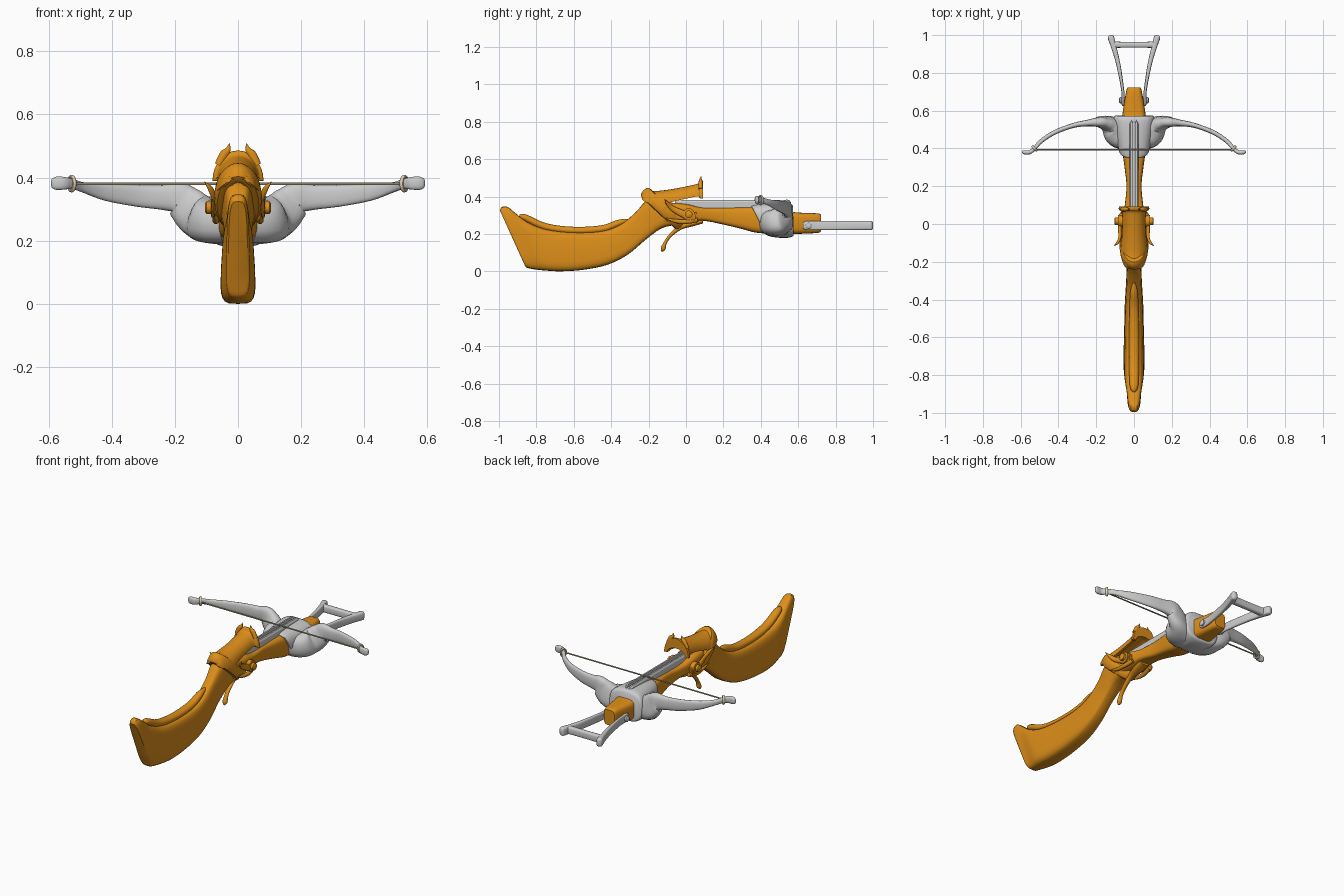
import bpy, bmesh, math
from mathutils import Vector as V

X, Z = V((1, 0, 0)), V((0, 0, 1))


def material(name, color):
    m = bpy.data.materials.new(name)
    m.diffuse_color = color
    return m


WOOD = material("orange_wood", (0.72, 0.27, 0.01, 1))
CORD = material("cord", (0.75, 0.65, 0.45, 1))
STRING = material("string", (0.4, 0.34, 0.2, 1))


def spline(rows, k):
    """Catmull-Rom through rows of numbers, k steps per span."""
    out = []
    for i in range(len(rows) - 1):
        a, b, c, d = (rows[max(i - 1, 0)], rows[i], rows[i + 1],
                      rows[min(i + 2, len(rows) - 1)])
        for j in range(k):
            t = j / k
            out.append([q + .5 * t * (r - p + t * (2*p - 5*q + 4*r - s + t * (3*(q - r) + s - p)))
                        for p, q, r, s in zip(a, b, c, d)])
    return out + [list(rows[-1])]


def loft(name, rings, mat=None, mirror=False, angle=40):
    bm = bmesh.new()
    vs = [[bm.verts.new(p) for p in r] for r in rings]
    n = len(vs[0])
    for r, s in zip(vs, vs[1:]):
        for i in range(n):
            bm.faces.new((r[i], r[(i + 1) % n], s[(i + 1) % n], s[i]))
    bm.faces.new(vs[0])
    bm.faces.new(vs[-1])
    bmesh.ops.recalc_face_normals(bm, faces=bm.faces)
    me = bpy.data.meshes.new(name)
    bm.to_mesh(me)
    bm.free()
    ob = bpy.data.objects.new(name, me)
    bpy.context.collection.objects.link(ob)
    if mat:
        me.materials.append(mat)
    if mirror:
        ob.modifiers.new("mirror", "MIRROR").use_mirror_merge = False
    bpy.ops.object.select_all(action="DESELECT")
    ob.select_set(True)
    bpy.context.view_layer.objects.active = ob
    bpy.ops.object.shade_smooth_by_angle(angle=math.radians(angle))
    return ob


def section(c, u, v, n=2.0, taper=0.0, count=24):
    """Superellipse about c; taper narrows the +v end."""
    pts = []
    for i in range(count):
        t = math.tau * i / count
        p, q = (math.copysign(abs(f) ** (2 / n), f) for f in (math.cos(t), math.sin(t)))
        pts.append(c + u * p * (1 - taper * q) + v * q)
    return pts


def body(name, rows, mat=None, n=4.0, taper=0.0, k=4):
    """Body on the centre plane; rows: top y, z, bottom y, z, half width."""
    rings = []
    for ty, tz, by, bz, w in spline(rows, k):
        t, b = V((0, ty, tz)), V((0, by, bz))
        rings.append(section((t + b) / 2, X * w, (t - b) / 2, n, taper))
    return loft(name, rings, mat)


def sweep(name, rows, ref=Z, mat=None, mirror=False, n=2.0, k=4, count=20):
    """Rows: x, y, z, half size across, half size along ref."""
    rows = spline(rows, k)
    rings = []
    for i, r in enumerate(rows):
        t = (V(rows[min(i + 1, len(rows) - 1)][:3]) - V(rows[max(i - 1, 0)][:3])).normalized()
        v = (ref - t * ref.dot(t)).normalized()
        rings.append(section(V(r[:3]), t.cross(v) * r[3], v * r[4], n, 0, count))
    return loft(name, rings, mat, mirror)


# shoulder stock and raised comb
body("stock", [(-.995, .325, -.868, .045, .03), (-.985, .343, -.855, .022, .036),
               (-.955, .345, -.83, .014, .038), (-.91, .31, -.80, .009, .043),
               (-.85, .265, -.75, .004, .052), (-.75, .225, -.67, 0, .053),
               (-.6, .208, -.55, .008, .05), (-.45, .215, -.42, .035, .047),
               (-.35, .25, -.31, .09, .041), (-.27, .315, -.22, .165, .038),
               (-.2, .385, -.13, .23, .047), (-.1, .39, -.04, .25, .055)], WOOD, taper=.12)
sweep("stock_comb", [(0, -.89, .295, .006, .008), (0, -.86, .287, .022, .018),
                     (0, -.75, .237, .026, .02), (0, -.6, .218, .026, .02),
                     (0, -.45, .226, .024, .02), (0, -.36, .258, .02, .018),
                     (0, -.31, .275, .006, .006)], Z, WOOD)

# fore-end running through the bow hub to the nose
body("fore_end", [(-.12, .37, -.12, .25, .055), (0, .36, 0, .26, .062),
                  (.09, .34, .09, .27, .05), (.2, .34, .2, .25, .04),
                  (.3, .342, .3, .226, .05), (.38, .342, .38, .206, .06),
                  (.5, .33, .5, .2, .065), (.59, .315, .59, .2, .06),
                  (.7, .31, .7, .205, .042), (.722, .302, .722, .213, .035)], WOOD)

# slanted collar around the neck
c, d = V((0, -.125, .335)), V((0, -.73, .68)).normalized()
nrm = X.cross(d)
rings = []
for i in range(41):
    t = math.tau * i / 40
    o = X * math.cos(t) * .052 + d * math.sin(t) * .118
    rings.append(section(c + o, (X * math.cos(t) + d * math.sin(t)) * .024, nrm * .033, 2.6, 0, 12))
loft("neck_collar", rings, WOOD)

# hood: an arch open below, with flared rim
rings = []
for y, zb, zt, w in spline([(-.235, .385, .415, .035), (-.215, .37, .432, .055),
                            (-.15, .355, .43, .072), (-.06, .375, .442, .064),
                            (.03, .395, .46, .062), (.065, .40, .47, .066),
                            (.075, .39, .484, .08), (.092, .39, .486, .08)], 4):
    h, arc = zt - zb, [math.pi * i / 14 for i in range(15)]
    rings.append([V((w * math.cos(t), y, zb + h * math.sin(t))) for t in arc] +
                 [V((.75 * w * math.cos(t), y, zb + .4 * h * math.sin(t))) for t in reversed(arc)])
loft("hood", rings, WOOD)
sweep("hood_horns", [(.062, .078, .44, .012, .012), (.045, .078, .472, .014, .011),
                     (.032, .078, .488, .009, .008), (.027, .08, .508, .001, .001)],
      V((0, 1, 0)), WOOD, True)

# receiver pivots, side spurs and trigger
sweep("receiver_pivot", [(.05, .015, .305, .032, .032), (.084, .015, .305, .032, .032),
                         (.086, .015, .305, .02, .02), (.1, .015, .305, .02, .02),
                         (.104, .015, .305, .014, .014)], Z, WOOD, True, k=1)
sweep("side_spur", [(.066, .05, .29, .012, .025), (.075, -.01, .305, .01, .02),
                    (.075, -.07, .335, .008, .014), (.088, -.1, .365, .007, .009),
                    (.106, -.115, .387, .001, .001)], Z, WOOD, True)
sweep("lower_spur", [(.06, .06, .275, .012, .012), (.07, 0, .265, .011, .012),
                     (.07, -.06, .27, .008, .01), (.075, -.115, .285, .001, .001)], Z, WOOD, True)
sweep("trigger", [(0, .09, .268, .012, .03), (0, .04, .258, .016, .03), (0, -.03, .235, .013, .017),
                  (0, -.085, .19, .009, .013), (0, -.112, .15, .009, .012),
                  (0, -.122, .122, .013, .014), (0, -.13, .106, .004, .005)], X, WOOD)

# grooved bolt rail
prof = [(-.024, .335), (.024, .335), (.024, .37), (.018, .38), (.009, .38), (.007, .362),
        (-.007, .362), (-.009, .38), (-.018, .38), (-.024, .37)]
loft("bolt_rail", [[V((x, y, z)) for x, z in prof] for y in (-.06, .53)] +
     [[V((x * .6, .55, .335 + (z - .335) * .7)) for x, z in prof]], angle=20)

# bow hub sleeve and curved limbs
body("bow_hub", [(.35, .346, .425, .21, .066), (.355, .352, .425, .198, .078),
                 (.40, .36, .46, .184, .088), (.5, .366, .53, .178, .104),
                 (.555, .364, .57, .186, .108), (.572, .35, .576, .2, .098)], n=2.8)
sweep("bow_limb", [(.04, .475, .262, .085, .072), (.09, .49, .262, .08, .07),
                   (.13, .525, .282, .046, .07), (.165, .537, .315, .031, .062),
                   (.19, .539, .335, .026, .05), (.24, .535, .337, .018, .039),
                   (.32, .522, .342, .013, .034), (.42, .485, .353, .012, .026),
                   (.49, .44, .369, .011, .016), (.525, .402, .38, .01, .016),
                   (.55, .381, .382, .011, .02), (.575, .379, .382, .011, .021),
                   (.588, .382, .382, .008, .015), (.592, .383, .382, .002, .006)],
      mirror=True, n=2.6)

# string with looped ends
sweep("bow_string", [(-.53, .392, .38, .004, .004), (.53, .392, .38, .004, .004)],
      mat=STRING, k=1, count=10)
axis = V((.75, -.66, 0))
side = axis.cross(Z)
rings = []
for i in range(25):
    t = math.tau * i / 24
    r = side * math.cos(t) * .014 + Z * math.sin(t) * .022
    rings.append(section(V((.527, .4, .381)) + r, r.normalized() * .006, axis * .007, 2, 0, 10))
loft("string_loop", rings, CORD, True)

# stirrup with pivots
sweep("stirrup_arm", [(.058, .625, .245, .006, .014), (.058, .645, .245, .008, .024),
                      (.06, .71, .245, .008, .024), (.082, .84, .245, .011, .024),
                      (.105, .93, .245, .014, .024), (.12, .98, .245, .017, .025),
                      (.123, .993, .245, .015, .023), (.124, .999, .245, .008, .016)],
      mirror=True, n=3.5)
sweep("stirrup_bar", [(-.115, .95, .245, .021, .024), (-.08, .949, .245, .016, .022),
                      (.08, .949, .245, .016, .022), (.115, .95, .245, .021, .024)], n=3.5)
sweep("stirrup_pivot", [(.03, .655, .243, .017, .017), (.074, .655, .243, .017, .017),
                        (.079, .655, .243, .01, .01)], mirror=True, k=1)
